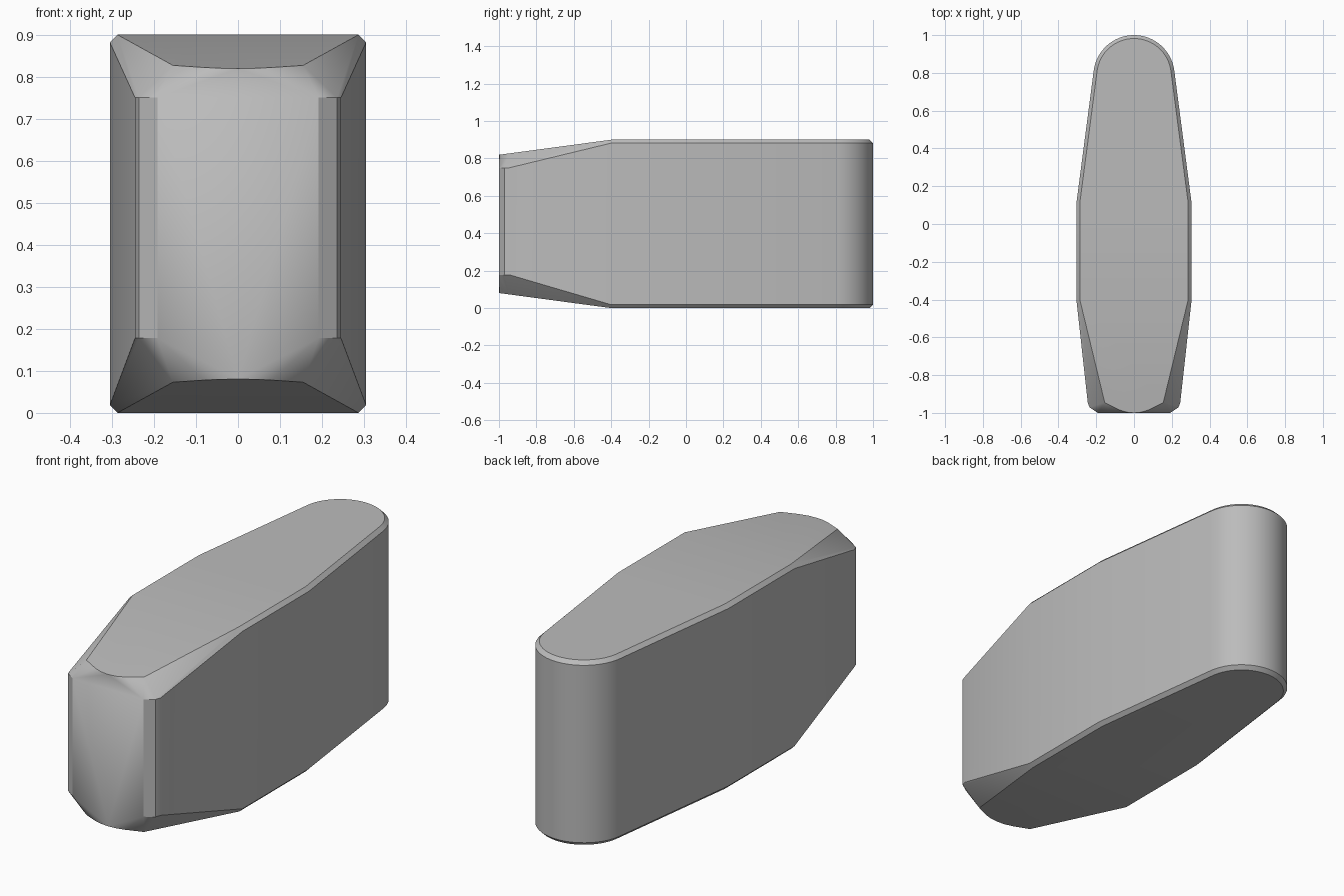
import bpy
import bmesh
import math

cube = bpy.data.objects.get("Cube")
if cube:
    bpy.data.objects.remove(cube, do_unlink=True)

HEIGHT = 0.9
BEVEL = 0.018


def flat_material(name, value):
    mat = bpy.data.materials.new(name)
    mat.use_nodes = True
    colour = (value, value, value, 1)
    mat.diffuse_color = colour
    mat.node_tree.nodes["Principled BSDF"].inputs["Base Color"].default_value = colour
    return mat


def half_outline(inset):
    """Right half of the plan: rounded tail, tapering flank, wide middle."""
    points = [(0.305 - inset, -0.4), (0.305 - inset, 0.11)]
    radius, centre = 0.215 - inset, 0.785
    for i in range(17):
        a = math.radians(7 + 83 * i / 16)
        points.append((radius * math.cos(a), centre + radius * math.sin(a)))
    return points


# Matching upper and lower halves of the body
points = []
for x, y in half_outline(0):
    points += [(x, y, BEVEL), (x, y, HEIGHT - BEVEL)]
for x, y in half_outline(BEVEL):
    points += [(x, y, 0), (x, y, HEIGHT)]

# Softened vertical corners of the nose
for x, y in [(0.245, -0.945), (0.236, -0.97), (0.192, -1)]:
    points += [(x, y, 0.178), (x, y, 0.75)]

# Curved tips of the sloping top and bottom nose planes
for x, y in [(0.155, -0.945), (0.115, -0.965), (0.08, -0.983), (0.04, -0.996), (0, -1)]:
    drop = (-0.4 - y) * 0.134
    points += [(x, y, drop), (x, y, HEIGHT - drop)]

# Mirror and wrap the profile into one convex body
bm = bmesh.new()
for x, y, z in points:
    for side in (-1, 1):
        bm.verts.new((side * x, y, z))
bmesh.ops.remove_doubles(bm, verts=bm.verts, dist=0.0005)
hull = bmesh.ops.convex_hull(bm, input=bm.verts)
unused = {v for v in hull["geom_interior"] if isinstance(v, bmesh.types.BMVert)}
bmesh.ops.delete(bm, geom=list(unused), context="VERTS")
bmesh.ops.dissolve_limit(bm, angle_limit=math.radians(0.5), verts=bm.verts, edges=bm.edges)
bmesh.ops.recalc_face_normals(bm, faces=bm.faces)

mesh = bpy.data.meshes.new("body")
bm.to_mesh(mesh)
bm.free()
body = bpy.data.objects.new("body", mesh)
bpy.context.collection.objects.link(body)
mesh.materials.append(flat_material("plain grey", 0.5))

bpy.ops.object.select_all(action="DESELECT")
body.select_set(True)
bpy.context.view_layer.objects.active = body
bpy.ops.object.shade_smooth_by_angle(angle=math.radians(30))
